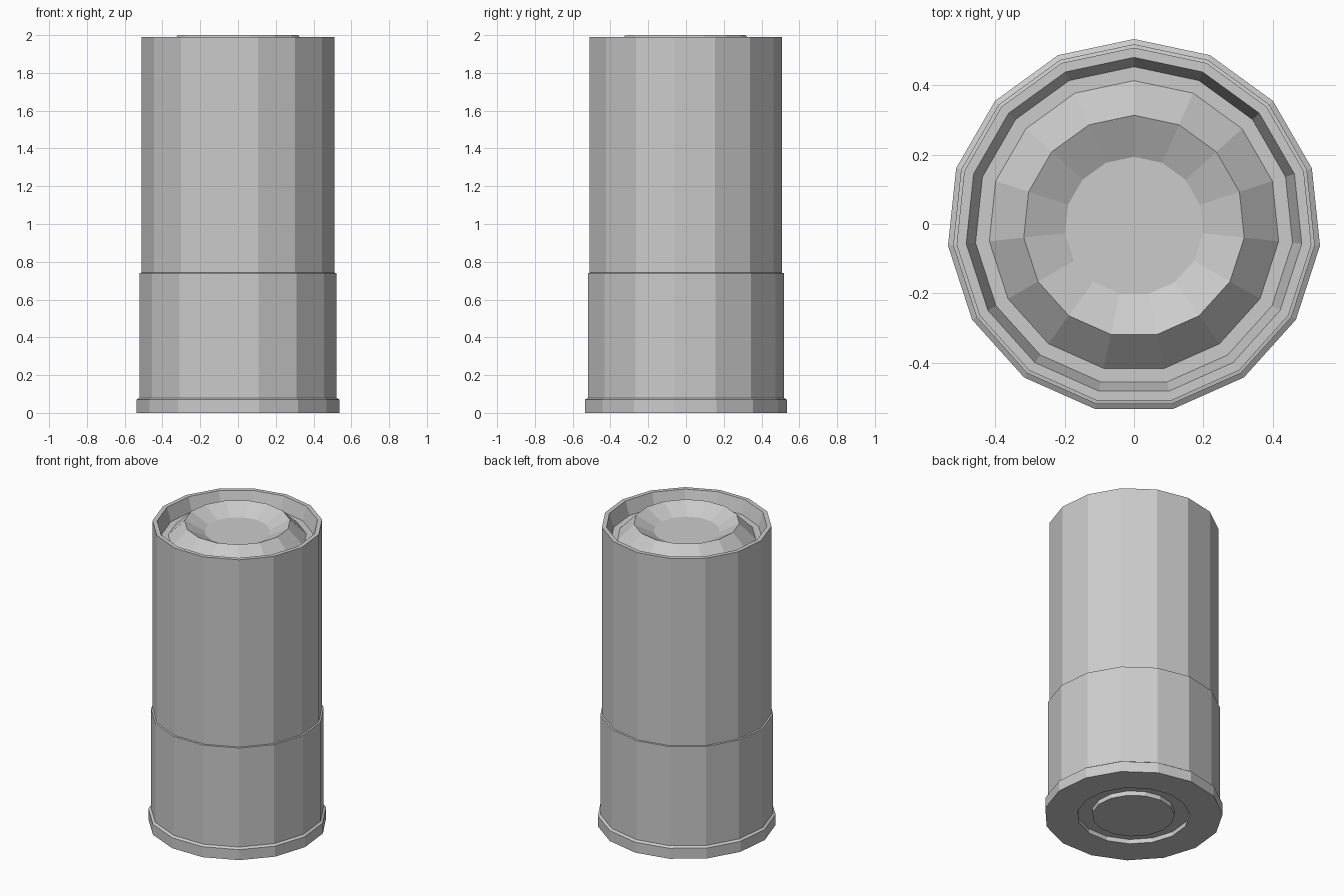
import bpy, bmesh, math

if "Cube" in bpy.data.objects:
    bpy.data.objects.remove(bpy.data.objects["Cube"])

SIDES = 15
Y_OFF = -0.006  # keeps the odd-sided outline centred on y


def lathe(name, profile, cap_start=False, cap_end=False):
    """Revolve (radius, z) points, listed so the outside lies to the right going up."""
    bm = bmesh.new()
    rings = []
    for r, z in profile:
        ring = []
        for i in range(SIDES):
            a = math.pi / 2 + 2 * math.pi * i / SIDES
            ring.append(bm.verts.new((r * math.cos(a), r * math.sin(a) + Y_OFF, z)))
        rings.append(ring)
    for lo, hi in zip(rings, rings[1:]):
        for i in range(SIDES):
            j = (i + 1) % SIDES
            bm.faces.new((lo[i], lo[j], hi[j], hi[i]))
    if cap_start:
        bm.faces.new(rings[0][::-1])
    if cap_end:
        bm.faces.new(rings[-1])
    mesh = bpy.data.meshes.new(name)
    bm.to_mesh(mesh)
    bm.free()
    obj = bpy.data.objects.new(name, mesh)
    bpy.context.collection.objects.link(obj)
    return obj


# Primer disc in the middle of the base, with the groove around it
lathe("primer", [(0.25, 0), (0.25, 0.03), (0.34, 0.03)], cap_start=True)

# Metal head: groove wall, base, rim flange, cup wall and top lip
lathe("metal_head", [(0.34, 0.03), (0.34, 0), (0.54, 0), (0.54, 0.07),
                     (0.525, 0.08), (0.525, 0.74), (0.515, 0.742)])

# Tube with its rolled mouth and tapered inner wall
lathe("hull_tube", [(0.515, 0.742), (0.515, 1.99), (0.487, 1.99), (0.46, 1.9)])

# Closure: flat ledge, raised ring and dished centre
lathe("end_closure", [(0.46, 1.9), (0.42, 1.9), (0.32, 2.0), (0.2, 1.94)], cap_end=True)
